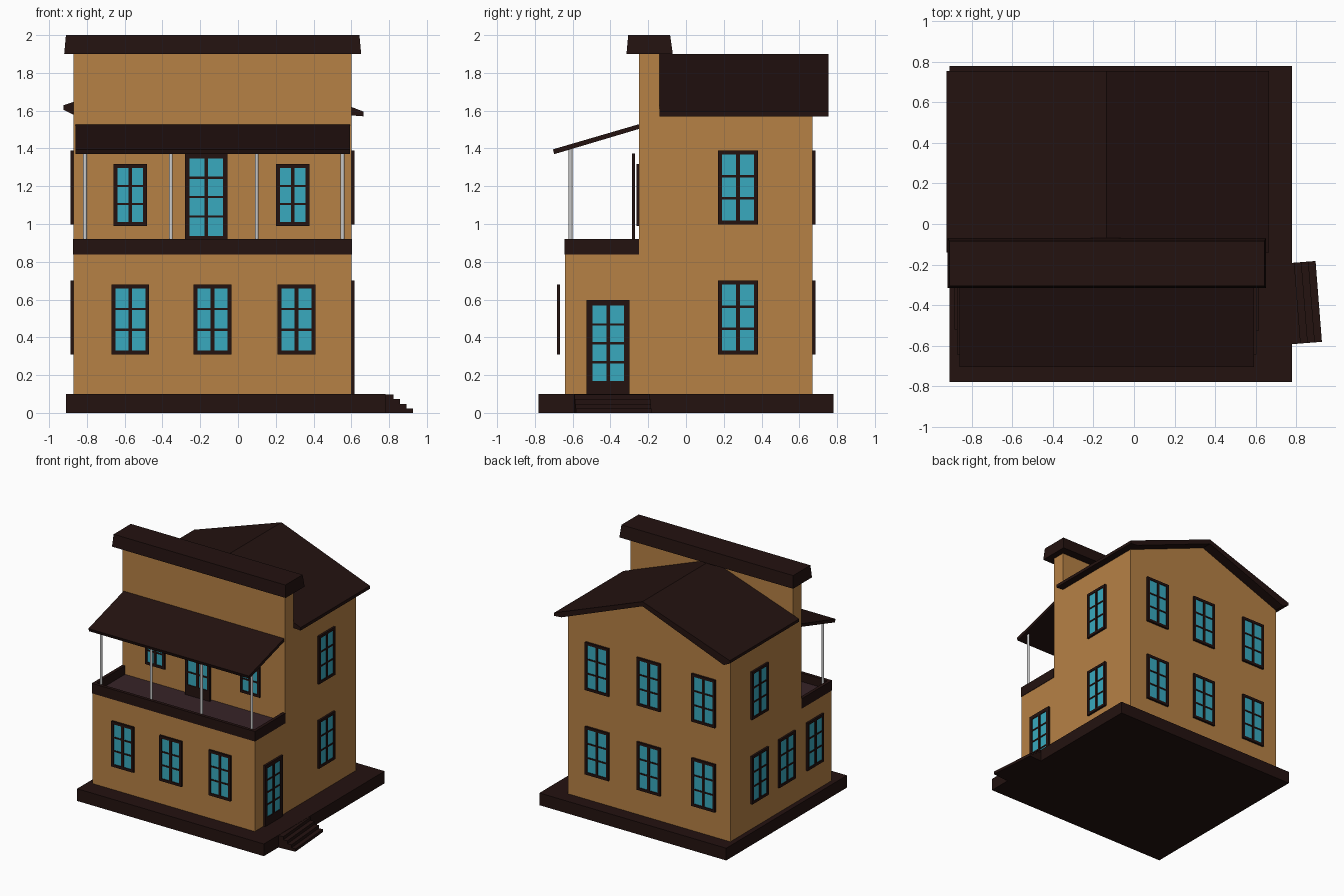
import bpy, bmesh
from math import radians
from mathutils import Matrix, Vector

if "Cube" in bpy.data.objects:
    bpy.data.objects.remove(bpy.data.objects["Cube"])


def material(name, rgb):
    m = bpy.data.materials.new(name)
    m.diffuse_color = (*rgb, 1)
    m.use_nodes = True
    m.node_tree.nodes["Principled BSDF"].inputs["Base Color"].default_value = m.diffuse_color
    return m


WALL = material("ochre_wall", (0.47, 0.22, 0.06))
DARK = material("dark_wood", (0.017, 0.006, 0.005))
FLOOR = material("floor_wood", (0.038, 0.017, 0.021))
GLASS = material("blue_glass", (0.04, 0.40, 0.52))


def finish(name, bm, mat=None, matrix=None):
    bmesh.ops.recalc_face_normals(bm, faces=bm.faces)
    me = bpy.data.meshes.new(name)
    bm.to_mesh(me)
    bm.free()
    ob = bpy.data.objects.new(name, me)
    bpy.context.collection.objects.link(ob)
    if mat:
        me.materials.append(mat)
    if matrix:
        ob.matrix_world = matrix
    return ob


def add_box(bm, x, y, z):
    size = Vector((x[1] - x[0], y[1] - y[0], z[1] - z[0]))
    mid = Vector((sum(x), sum(y), sum(z))) / 2
    mat = Matrix.Translation(mid) @ Matrix.Diagonal((*size, 1))
    return bmesh.ops.create_cube(bm, size=1, matrix=mat)["verts"]


def box(name, x, y, z, mat):
    bm = bmesh.new()
    add_box(bm, x, y, z)
    return finish(name, bm, mat)


def prism(name, pts, axis, lo, hi, mat):
    """Extrude a profile (xz for axis 'y', yz for axis 'x') from lo to hi."""
    bm = bmesh.new()
    place = (lambda a, b: (lo, a, b)) if axis == "x" else (lambda a, b: (a, lo, b))
    face = bm.faces.new([bm.verts.new(place(a, b)) for a, b in pts])
    new = bmesh.ops.extrude_face_region(bm, geom=[face])["geom"]
    step = Vector((hi - lo, 0, 0)) if axis == "x" else Vector((0, hi - lo, 0))
    bmesh.ops.translate(bm, vec=step, verts=[v for v in new if isinstance(v, bmesh.types.BMVert)])
    return finish(name, bm, mat)


def glazed(name, loc, turn, w, h, rows=3, border=0.021, sill=0.021):
    """Framed opening with two columns of panes; loc is the bottom centre, back side."""
    d, half = 0.016, w / 2
    m = Matrix.Translation(loc) @ Matrix.Rotation(radians(turn), 4, "Z")
    bm = bmesh.new()
    for s in (-1, 1):
        add_box(bm, sorted((s * half, s * (half - border))), (-d, 0), (0, h))
    inner = (border - half, half - border)
    add_box(bm, inner, (-d, 0), (0, sill))
    add_box(bm, inner, (-d, 0), (h - border, h))
    add_box(bm, (-0.01, 0.01), (-d, 0), (sill, h - border))
    for i in range(1, rows):
        z = sill + (h - border - sill) * i / rows
        add_box(bm, inner, (-d + 0.002, 0), (z - 0.006, z + 0.006))
    finish(name + "_frame", bm, DARK, m)
    bm = bmesh.new()
    add_box(bm, inner, (-d * 0.6, -0.002), (sill, h - border))
    finish(name + "_glass", bm, GLASS, m)


# Plinth and side steps (slightly turned)
box("plinth", (-0.91, 0.78), (-0.78, 0.78), (0, 0.10), DARK)
bm = bmesh.new()
for i in range(4):
    add_box(bm, (-0.06, 0.035 * (i + 1)), (-0.2, 0.2), (0, 0.098 - 0.025 * i))
finish("side_steps", bm, DARK,
       Matrix.Translation((0.772, -0.393, 0)) @ Matrix.Rotation(radians(4.5), 4, "Z"))

# House body with tall front wall, and the gable above it
prism("house_body", [(-0.64, 0.1), (0.67, 0.1), (0.67, 1.58), (-0.14, 1.58), (-0.14, 1.9),
                     (-0.25, 1.9), (-0.25, 0.84), (-0.64, 0.84)], "x", -0.87, 0.60, WALL)
prism("gable", [(-0.87, 1.58), (0.60, 1.58), (0.60, 1.595), (-0.135, 1.875), (-0.87, 1.62)],
      "y", -0.14, 0.67, WALL)

# Gable roof
prism("roof", [(-0.925, 1.628), (-0.135, 1.9), (0.665, 1.595), (0.665, 1.57), (0.60, 1.575),
               (-0.135, 1.862), (-0.87, 1.578), (-0.925, 1.605)], "y", -0.14, 0.755, DARK)

# Tapered cap on the front wall
bm = bmesh.new()
for v in add_box(bm, (-0.92, 0.652), (-0.315, -0.07), (1.9, 2.0)):
    if v.co.z > 1.95:
        v.co.x += 0.009 if v.co.x < 0 else -0.009
        v.co.y += 0.009 if v.co.y < -0.2 else -0.014
finish("front_wall_cap", bm, DARK)

# Balcony floor, rim, posts and awning
box("balcony_floor", (-0.86, 0.595), (-0.63, -0.25), (0.835, 0.85), FLOOR)
bm = bmesh.new()
add_box(bm, (-0.873, 0.604), (-0.643, -0.617), (0.838, 0.92))
add_box(bm, (-0.873, -0.847), (-0.617, -0.248), (0.838, 0.92))
add_box(bm, (0.578, 0.604), (-0.617, -0.248), (0.838, 0.92))
finish("balcony_rim", bm, DARK)
for i in range(4):
    bm = bmesh.new()
    bmesh.ops.create_cone(bm, cap_ends=True, segments=12, radius1=0.01, radius2=0.01, depth=0.56)
    finish(f"balcony_post_{i + 1}", bm, None, Matrix.Translation((-0.81 + 0.4545 * i, -0.612, 1.125)))
prism("awning", [(-0.25, 1.528), (-0.705, 1.395), (-0.697, 1.37), (-0.25, 1.503)],
      "x", -0.86, 0.592, DARK)

# Front windows and balcony door
for i, x in enumerate((-0.57, -0.135, 0.31)):
    glazed(f"front_window_{i + 1}", (x, -0.667, 0.31), 0, 0.20, 0.37)
for i, x in enumerate((-0.57, 0.29)):
    glazed(f"balcony_window_{i + 1}", (x, -0.247, 0.99), 0, 0.178, 0.328)
glazed("balcony_door", (-0.168, -0.27, 0.852), 0, 0.225, 0.52, 4, 0.024, 0.085)

# Side door, and windows on the right, back and left
glazed("side_door", (0.60, -0.412, 0.1), 90, 0.228, 0.498, 4, 0.03, 0.068)
for floor, z in (("lower", 0.308), ("upper", 0.998)):
    glazed(f"right_{floor}_window", (0.60, 0.275, z), 90, 0.212, 0.392)
    for i, x in enumerate((-0.633, -0.138, 0.33)):
        glazed(f"back_{floor}_window_{i + 1}", (x, 0.67, z), 180, 0.212, 0.392)
    for i, y in enumerate((0.30, -0.05, -0.415) if floor == "lower" else (0.30,)):
        glazed(f"left_{floor}_window_{i + 1}", (-0.87, y, z), -90, 0.212, 0.392)
